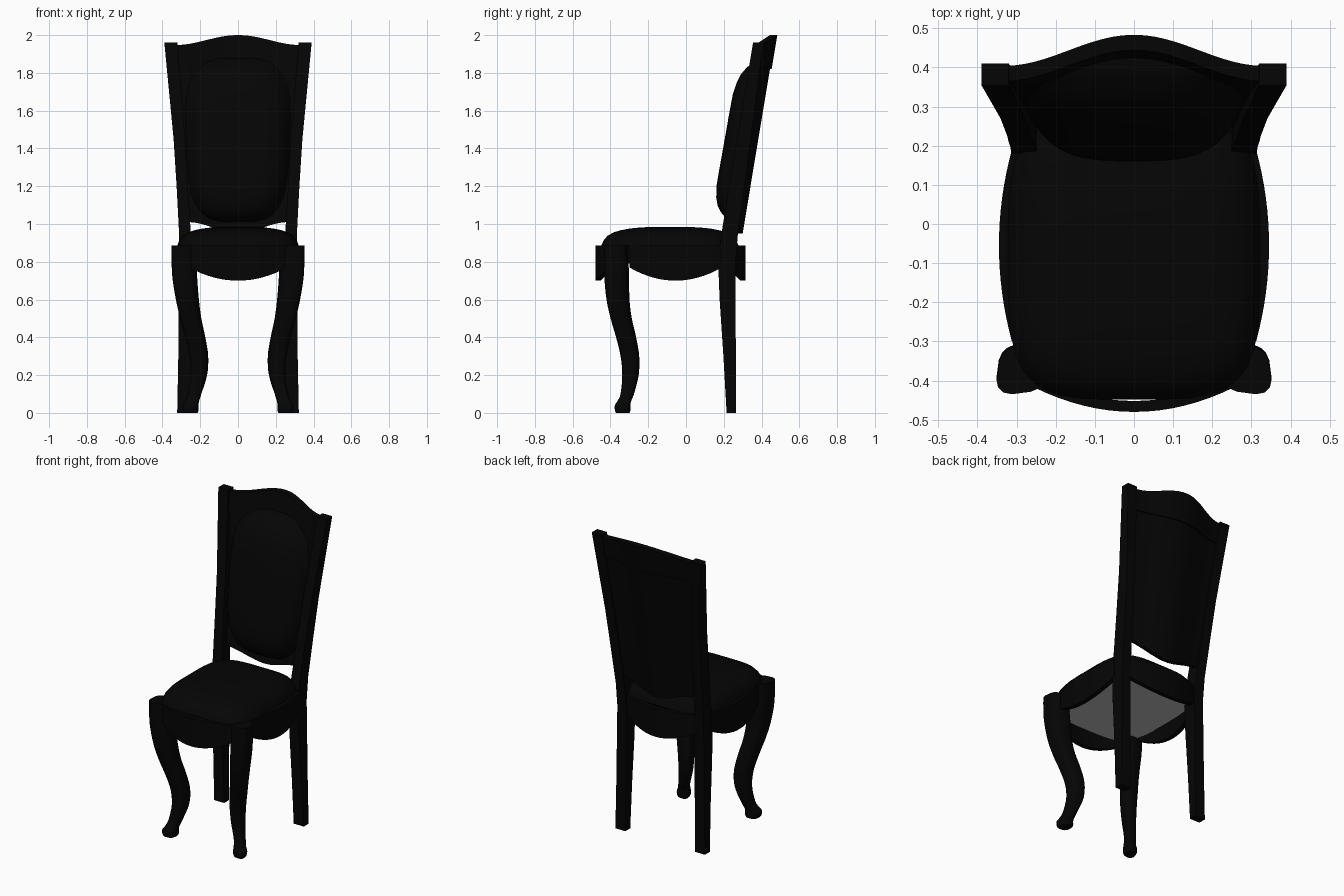
import bpy, bmesh
from math import cos, sin, pi, copysign, radians
from mathutils import Vector

cube = bpy.data.objects.get("Cube")
if cube:
    bpy.data.objects.remove(cube, do_unlink=True)


def material(name, value):
    m = bpy.data.materials.new(name)
    m.use_nodes = True
    colour = (value, value, value, 1)
    m.diffuse_color = colour
    m.node_tree.nodes["Principled BSDF"].inputs["Base Color"].default_value = colour
    return m


black = material("black", 0.0015)
lining = material("grey_underside", 0.5)


def loft(name, rings, mirror=False, angle=35, lined=False):
    """Skin a stack of equal-length rings and cap both ends."""
    bm = bmesh.new()
    loops = [[bm.verts.new(p) for p in ring] for ring in rings]
    n = len(loops[0])
    for a, b in zip(loops, loops[1:]):
        for i in range(n):
            j = (i + 1) % n
            bm.faces.new((a[i], a[j], b[j], b[i]))
    first = bm.faces.new(loops[0])
    bm.faces.new(loops[-1])
    first.material_index = int(lined)
    bmesh.ops.recalc_face_normals(bm, faces=bm.faces)
    mesh = bpy.data.meshes.new(name)
    bm.to_mesh(mesh)
    bm.free()
    mesh.materials.append(black)
    if lined:
        mesh.materials.append(lining)
    ob = bpy.data.objects.new(name, mesh)
    bpy.context.collection.objects.link(ob)
    bpy.ops.object.select_all(action="DESELECT")
    ob.select_set(True)
    bpy.context.view_layer.objects.active = ob
    bpy.ops.object.shade_smooth_by_angle(angle=radians(angle))
    if mirror:
        ob.modifiers.new("Mirror", "MIRROR")


def rounded(n, power):
    """Unit rounded-square outline."""
    pts = []
    for i in range(n):
        a = 2 * pi * (i + 0.5) / n
        c, s = cos(a), sin(a)
        pts.append((copysign(abs(c) ** (2 / power), c), copysign(abs(s) ** (2 / power), s)))
    return pts


def smooth_path(points, steps=4):
    """Flowing curve through the given sections."""
    p = [Vector(q) for q in points]
    p = [p[0]] + p + [p[-1]]
    path = []
    for a, b, c, d in zip(p, p[1:], p[2:], p[3:]):
        for k in range(steps):
            t = k / steps
            path.append(b + (c - a) * (t / 2) + (a * 2 - b * 5 + c * 4 - d) * (t * t / 2)
                        + (b * 3 - a - c * 3 + d) * (t ** 3 / 2))
    return path + [p[-1]]


# Curved front legs: height, centre x, centre y, half width
front_leg = [(0, .25, -.335, .037), (.015, .25, -.335, .043), (.04, .25, -.335, .043),
             (.06, .243, -.328, .038), (.1, .23, -.311, .037), (.2, .207, -.294, .045),
             (.3, .207, -.297, .051), (.4, .226, -.317, .055), (.5, .25, -.343, .058),
             (.6, .268, -.36, .063), (.72, .282, -.367, .068), (.82, .287, -.37, .067),
             (.885, .288, -.372, .065)]
section = []
for u, v in rounded(16, 3.4):
    trim = 1 - .25 * ((u + v) / 2) ** 2
    section.append((u * trim, v * trim))
loft("front_legs", [[(x + r * u, y + r * v, z) for u, v in section]
                    for z, x, y, r in smooth_path(front_leg)], mirror=True, angle=45)

# Back legs running up into the stiles: height, inner x, outer x, front y, back y
stile = [(0, .25, .322, .215, .265), (.3, .248, .316, .198, .264), (.6, .245, .313, .178, .262),
         (.8, .245, .31, .17, .262), (.95, .25, .312, .188, .275), (1.2, .265, .325, .228, .31),
         (1.45, .28, .341, .27, .343), (1.96, .32, .39, .355, .41)]
loft("back_legs_and_stiles", [[(a, c, z), (b, c, z), (b, d, z), (a, d, z)]
                              for z, a, b, c, d in stile], mirror=True, angle=20)


# Bowed seat rails with a drooping lower edge
def rail(name, start, end, out, bulge, mirror=False):
    rings = []
    for i in range(17):
        t = i / 16
        arc = 1 - (2 * t - 1) ** 2
        x = start[0] + (end[0] - start[0]) * t + out[0] * bulge * arc
        y = start[1] + (end[1] - start[1]) * t + out[1] * bulge * arc
        ix, iy = x - out[0] * .028, y - out[1] * .028
        low = .77 - .07 * arc
        rings.append([(x, y, low), (x, y, .885), (ix, iy, .885), (ix, iy, low)])
    loft(name, rings, mirror)


rail("front_seat_rail", (-.26, -.415), (.26, -.415), (0, -1), .065)
rail("back_seat_rail", (-.26, .25), (.26, .25), (0, 1), .065)
rail("side_seat_rails", (.312, -.3), (.312, .19), (1, 0), .033, mirror=True)

# Seat cushion with a flat lining beneath: scale, height
seat = [(.93, .79), (.96, .87), (.99, .886), (.96, .912), (.9, .938), (.81, .956), (.71, .967),
        (.58, .976), (.42, .982), (.2, .985)]
loft("seat_cushion", [[(.325 * s * u, -.085 + .367 * s * v, z) for u, v in rounded(48, 4)]
                      for s, z in seat], angle=50, lined=True)


# Bowed backrest panel
def wave(u):
    return cos(u * pi / 2) ** 2


def half_width(z):
    return .26 + .075 * (z - .95)


def back_y(u, z):
    return .265 + .13 * (z - .95) + (.035 + .036 * (z - .95)) * wave(u)


def back_board(name, low, high, front, rear):
    rings = []
    for i in range(25):
        u = i / 12 - 1
        z0, z1 = low(u), high(u)
        rings.append([(u * half_width(z), back_y(u, z) + d, z)
                      for z, d in ((z0, rear), (z1, rear), (z1, front), (z0, front))])
    loft(name, rings)


back_board("back_panel", lambda u: 1.01 - .06 * wave(u), lambda u: 1.84, -.026, 0)
back_board("crest_rail", lambda u: 1.82, lambda u: 1.947 + .053 * wave(u), -.03, .009)

# Domed back cushion: outline scale, depth behind the front face
pad_rings = [(1, None), (1, .125), (.97, .095), (.93, .07), (.88, .048), (.8, .025),
             (.7, .01), (.55, .001), (.25, 0)]
rings = []
for s, depth in pad_rings:
    ring = []
    for u, v in rounded(48, 3.4):
        z = 1.445 + .435 * s * v
        x = (.287 + .05 * (z - 1.445)) * s * u
        y = back_y(x / half_width(z), z) - .02
        if depth is not None:
            y = min(y, .16 + .178 * (z - 1.2) + depth + .02 * (s * u) ** 2)
        ring.append((x, y, z))
    rings.append(ring)
loft("back_cushion", rings, angle=50)
